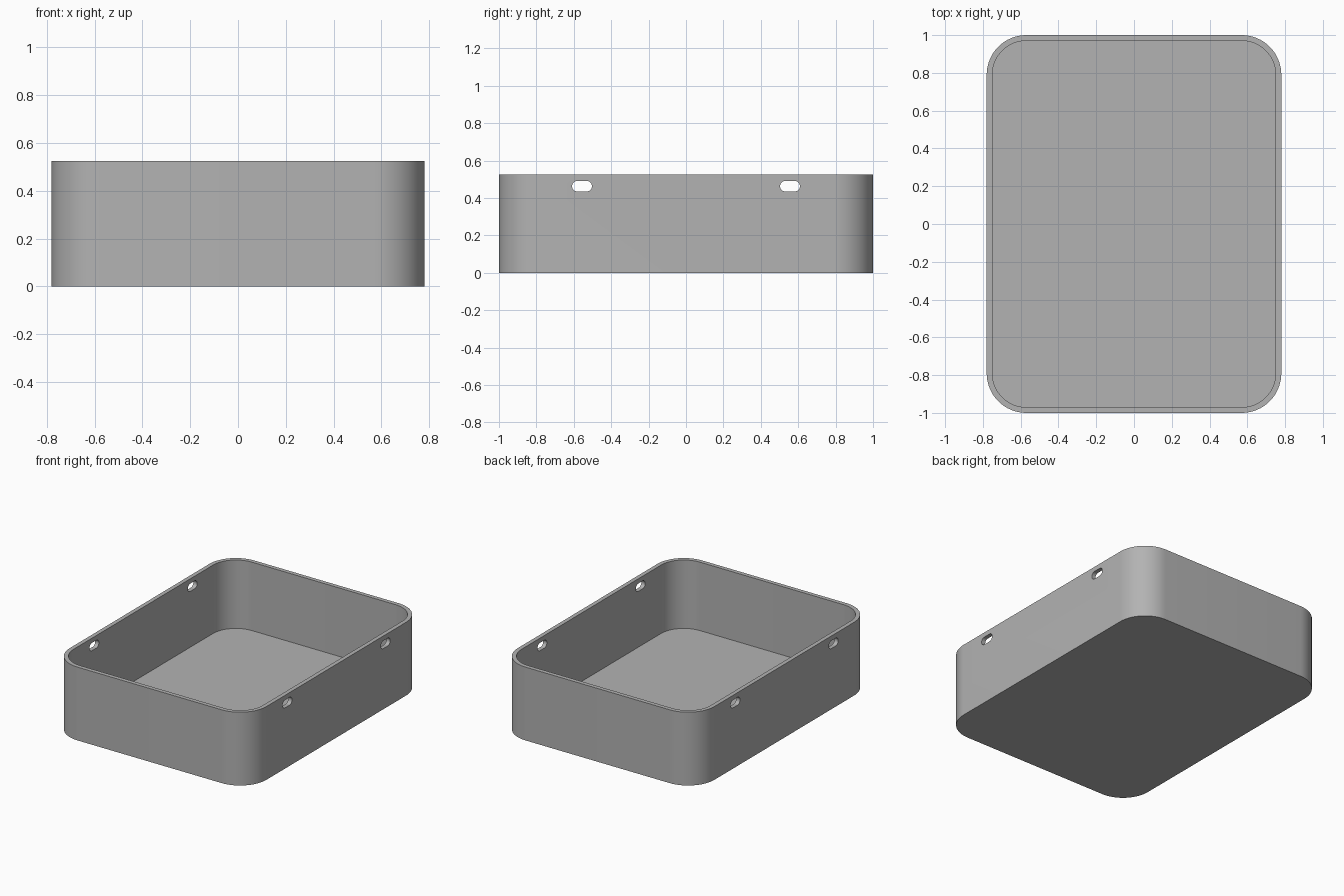
import bpy, bmesh, math
from mathutils import Matrix

if "Cube" in bpy.data.objects:
    bpy.data.objects.remove(bpy.data.objects["Cube"])

HALF_X, HALF_Y, HEIGHT = 0.78, 1.0, 0.525
RADIUS, WALL, FLOOR = 0.21, 0.03, 0.035

grey = bpy.data.materials.new("plain grey")
grey.use_nodes = True
grey.diffuse_color = (0.45, 0.45, 0.45, 1)
grey.node_tree.nodes["Principled BSDF"].inputs["Base Color"].default_value = (0.45, 0.45, 0.45, 1)


def rounded_outline(hx, hy, r, steps):
    """Counter-clockwise rounded rectangle."""
    pts = []
    for i, (sx, sy) in enumerate([(1, 1), (-1, 1), (-1, -1), (1, -1)]):
        for k in range(steps + 1):
            a = (i + k / steps) * math.pi / 2
            pts.append((sx * (hx - r) + r * math.cos(a), sy * (hy - r) + r * math.sin(a)))
    return pts


def prism(name, outline, z0, z1, matrix=Matrix()):
    """Solid made by extruding an outline from z0 to z1."""
    bm = bmesh.new()
    base = bm.faces.new([bm.verts.new((x, y, z0)) for x, y in outline])
    top = bmesh.ops.extrude_face_region(bm, geom=[base])["geom"]
    bmesh.ops.translate(bm, vec=(0, 0, z1 - z0),
                        verts=[v for v in top if isinstance(v, bmesh.types.BMVert)])
    bmesh.ops.remove_doubles(bm, verts=bm.verts, dist=1e-5)
    bmesh.ops.recalc_face_normals(bm, faces=bm.faces)
    bm.transform(matrix)
    mesh = bpy.data.meshes.new(name)
    bm.to_mesh(mesh)
    bm.free()
    mesh.materials.append(grey)
    obj = bpy.data.objects.new(name, mesh)
    bpy.context.collection.objects.link(obj)
    return obj


def cut(target, cutter):
    """Subtract the cutter and remove it."""
    mod = target.modifiers.new("cut", "BOOLEAN")
    mod.operation, mod.solver, mod.object = "DIFFERENCE", "EXACT", cutter
    bpy.ops.object.modifier_apply(modifier=mod.name)
    bpy.data.objects.remove(cutter)


# Open tray with rounded corners
tray = prism("tray", rounded_outline(HALF_X, HALF_Y, RADIUS, 16), 0, HEIGHT)
bpy.ops.object.select_all(action="DESELECT")
tray.select_set(True)
bpy.context.view_layer.objects.active = tray
cut(tray, prism("hollow_cutter",
                rounded_outline(HALF_X - WALL, HALF_Y - WALL, RADIUS - WALL, 16),
                FLOOR, HEIGHT + 0.1))

# Two strap slots through both long walls
slot = rounded_outline(0.028, 0.053, 0.0275, 8)
for side in (-1, 1):
    place = Matrix.Translation((0, side * 0.556, 0.463)) @ Matrix.Rotation(math.pi / 2, 4, "Y")
    cut(tray, prism("slot_cutter", slot, -1, 1, place))

bpy.ops.object.shade_smooth_by_angle(angle=math.radians(30))
